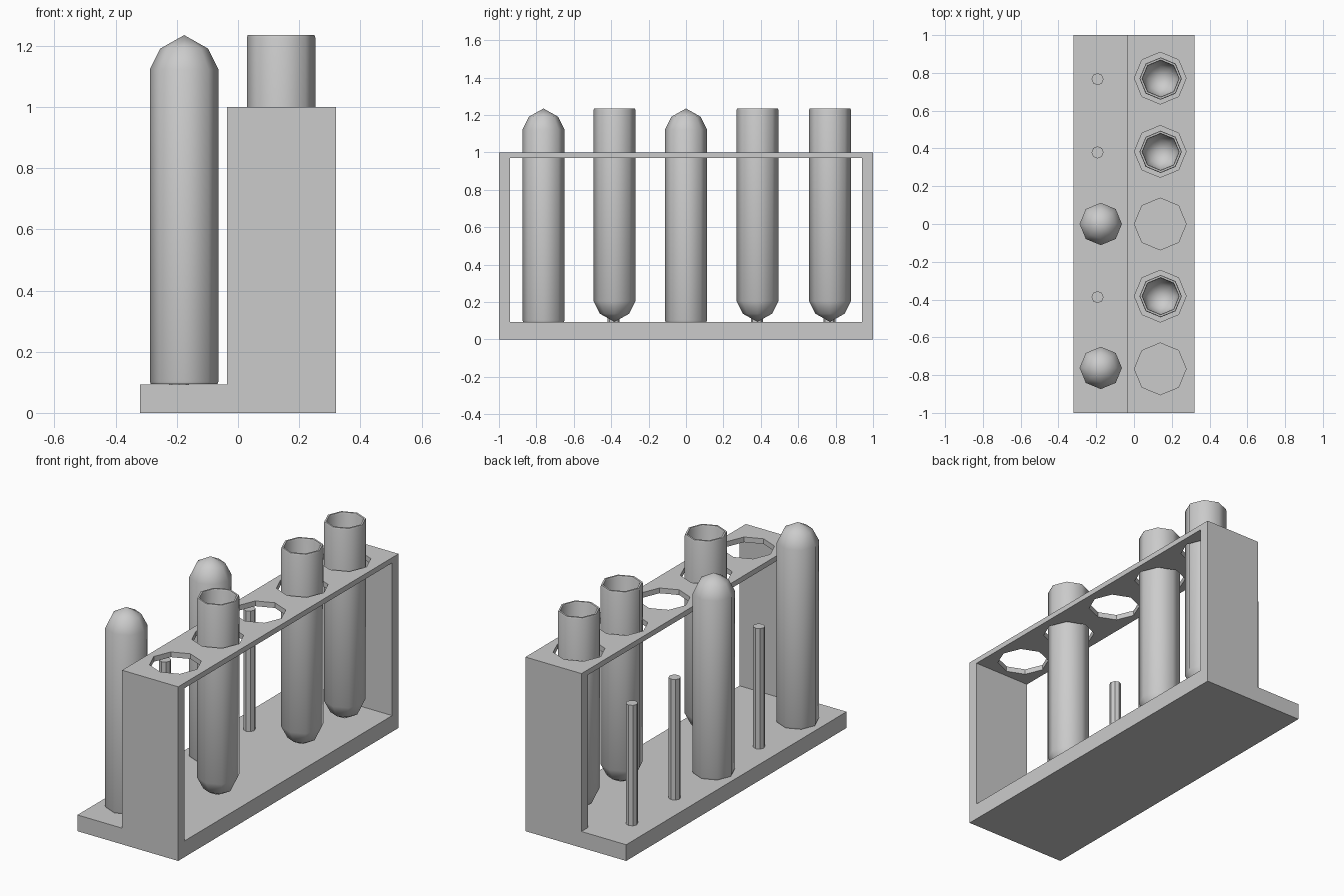
import bpy, bmesh
from math import pi, cos, sin

if "Cube" in bpy.data.objects:
    bpy.data.objects.remove(bpy.data.objects["Cube"])

SLOTS = [-0.767, -0.382, 0.0, 0.384, 0.772]
FLIPPED = {0, 2}          # slots whose tube is drying upside down on its peg
BASE_TOP = 0.093


def finish(name, bm):
    bmesh.ops.recalc_face_normals(bm, faces=bm.faces)
    mesh = bpy.data.meshes.new(name)
    bm.to_mesh(mesh)
    bm.free()
    obj = bpy.data.objects.new(name, mesh)
    bpy.context.collection.objects.link(obj)
    return obj


def select_only(obj):
    bpy.ops.object.select_all(action='DESELECT')
    obj.select_set(True)
    bpy.context.view_layer.objects.active = obj


def prism(name, points, depth):
    """Extrude a closed 3D outline along the depth vector."""
    bm = bmesh.new()
    face = bm.faces.new([bm.verts.new(p) for p in points])
    out = bmesh.ops.extrude_face_region(bm, geom=[face])
    bmesh.ops.translate(bm, vec=depth,
                        verts=[v for v in out['geom'] if isinstance(v, bmesh.types.BMVert)])
    return finish(name, bm)


def octagon_post(name, x, y, r, z0, z1):
    ring = [(x + r * cos(i * pi / 4), y + r * sin(i * pi / 4), z0) for i in range(8)]
    return prism(name, ring, (0, 0, z1 - z0))


# base slab
prism("base", [(-0.32, -1, 0), (0.32, -1, 0), (0.32, 1, 0), (-0.32, 1, 0)], (0, 0, BASE_TOP))

# upright frame: two end walls and the top shelf as one arch
arch = [(-1, BASE_TOP), (-1, 1), (1, 1), (1, BASE_TOP),
        (0.942, BASE_TOP), (0.942, 0.97), (-0.942, 0.97), (-0.942, BASE_TOP)]
frame = prism("frame", [(-0.036, y, z) for y, z in arch], (0.356, 0, 0))

# octagonal holes through the shelf
for y in SLOTS:
    cutter = octagon_post("hole_cutter", 0.139, y, 0.137, 0.9, 1.1)
    cutter.hide_render = True
    mod = frame.modifiers.new("hole", 'BOOLEAN')
    mod.operation = 'DIFFERENCE'
    mod.solver = 'EXACT'
    mod.object = cutter
    select_only(frame)
    bpy.ops.object.modifier_apply(modifier=mod.name)
    bpy.data.objects.remove(cutter)

# drying pegs
for i, y in enumerate(SLOTS):
    octagon_post(f"peg_{i + 1}", -0.193, y - 0.005 if i else y, 0.032, BASE_TOP, 0.785)

# hollow test tubes: outer wall, rim, inner wall, measured up from the closed tip
TUBE = [(0, 0), (0.078, 0.044), (0.112, 0.112), (0.112, 1.132), (0.109, 1.141),
        (0.099, 1.141), (0.096, 1.132), (0.096, 0.112), (0.067, 0.055), (0, 0.018)]


def tube(name, x, y, flipped):
    bm = bmesh.new()
    verts = [bm.verts.new((r, 0, z)) for r, z in TUBE]
    edges = [bm.edges.new(pair) for pair in zip(verts, verts[1:])]
    bmesh.ops.spin(bm, geom=verts + edges, cent=(0, 0, 0), axis=(0, 0, 1),
                   angle=2 * pi, steps=8, use_merge=False)
    bmesh.ops.remove_doubles(bm, verts=bm.verts, dist=1e-4)
    obj = finish(name, bm)
    obj.location = (x, y, 1.235 if flipped else BASE_TOP + 0.001)
    if flipped:
        obj.rotation_euler = (pi, 0, 0)
    select_only(obj)
    bpy.ops.object.shade_smooth_by_angle(angle=0.9)


for i, y in enumerate([-0.762, -0.382, 0.0, 0.382, 0.77]):
    flipped = i in FLIPPED
    tube(f"test_tube_{i + 1}", -0.176 if flipped else 0.141, y, flipped)
